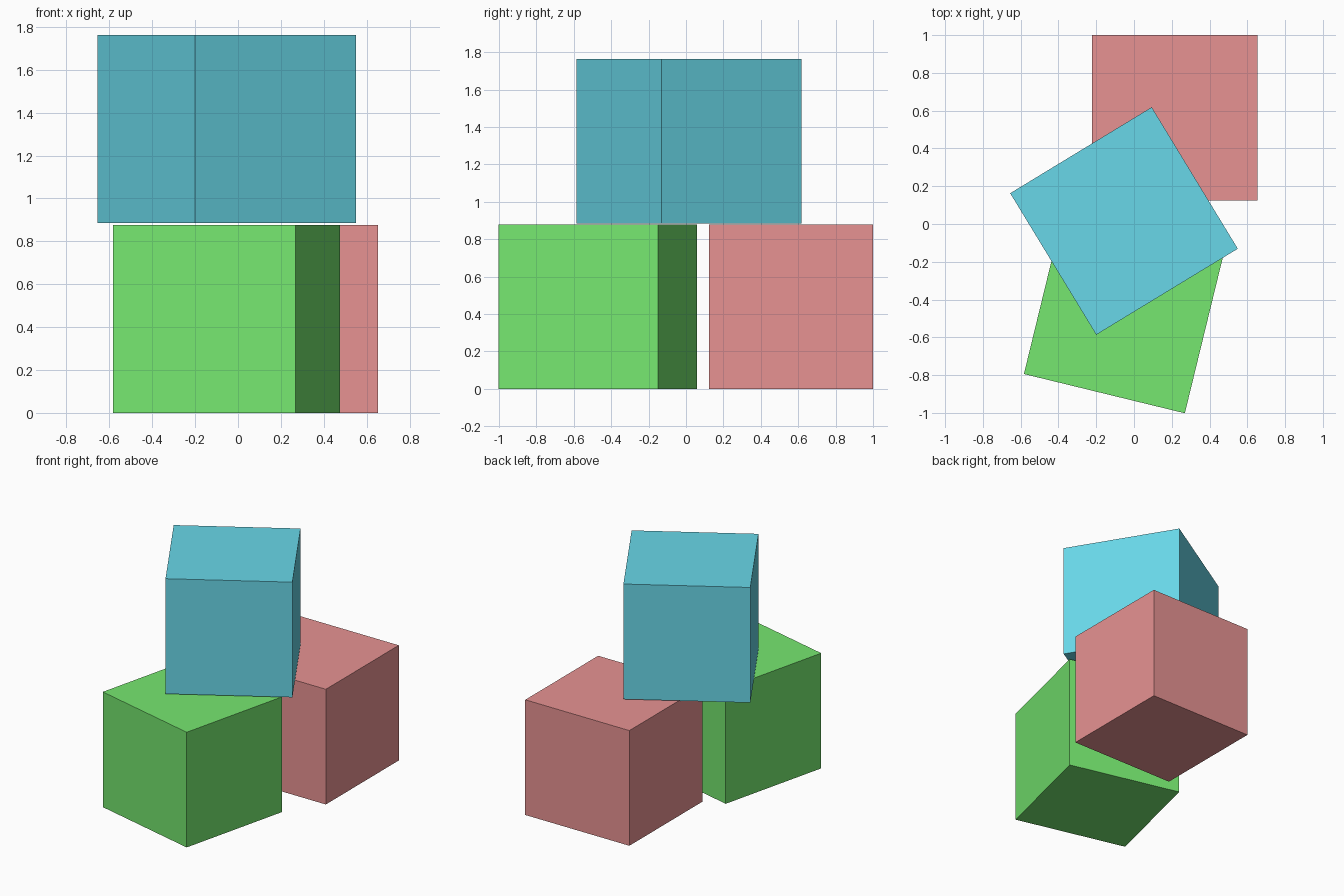
import bpy
from math import radians

if "Cube" in bpy.data.objects:
    bpy.data.objects.remove(bpy.data.objects["Cube"])

SIDE = 0.877


def block(name, x, y, bottom, angle, color):
    bpy.ops.mesh.primitive_cube_add(size=SIDE, location=(x, y, bottom + SIDE / 2),
                                    rotation=(0, 0, radians(angle)))
    obj = bpy.context.object
    obj.name = name
    mat = bpy.data.materials.new(name + "_paint")
    mat.diffuse_color = (*color, 1)
    mat.use_nodes = True
    mat.node_tree.nodes["Principled BSDF"].inputs["Base Color"].default_value = mat.diffuse_color
    obj.data.materials.append(mat)


# Two blocks on the floor
block("red_block", 0.215, 0.562, 0, 0, (0.8, 0.29, 0.29))
block("green_block", -0.053, -0.472, 0, -13.7, (0.18, 0.8, 0.16))

# Block resting across both
block("blue_block", -0.053, 0.016, 0.885, 31.3, (0.14, 0.68, 0.81))
